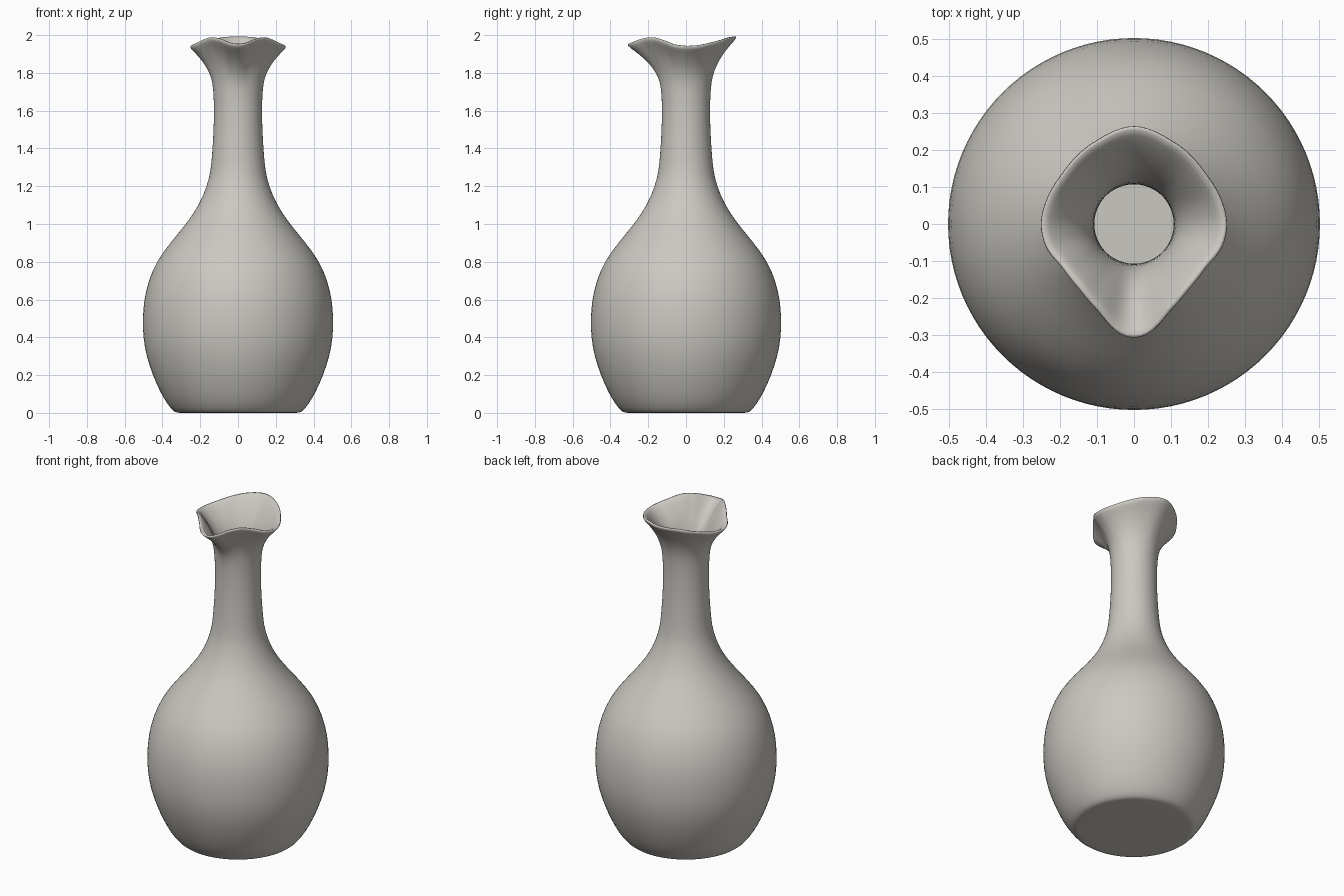
import bpy, bmesh, math

if "Cube" in bpy.data.objects:
    bpy.data.objects.remove(bpy.data.objects["Cube"])

SEG = 48

# Body and neck profile: (height, radius)
BODY = [(0, .30), (0, .325), (.012, .347), (.05, .376), (.1, .408), (.2, .453), (.3, .486),
        (.4, .504), (.5, .506), (.6, .499), (.7, .475), (.8, .434), (.9, .36), (1.0, .275),
        (1.1, .206), (1.2, .165), (1.28, .144), (1.4, .135), (1.5, .129), (1.6, .127),
        (1.68, .129)]

# Rim outline, half turn from the front spout: (degrees, radius, height)
RIM = [(0, .318, 1.944), (9, .31, 1.95), (22.6, .262, 1.977), (40, .236, 1.987),
       (59, .233, 1.966), (74, .255, 1.944), (90, .261, 1.935), (108, .253, 1.94),
       (125, .244, 1.955), (157, .256, 1.982), (170, .269, 1.987), (180, .275, 1.988)]


def rim_at(deg):
    """Radius and height of the lip edge at an angle from the front."""
    d = min(deg, 360 - deg)
    for a, b in zip(RIM, RIM[1:]):
        if d <= b[0] + 1e-6:
            t = (d - a[0]) / (b[0] - a[0])
            return a[1] + t * (b[1] - a[1]), a[2] + t * (b[2] - a[2])
    return RIM[-1][1:]


def ring_point(bm, deg, r, z):
    a = math.radians(deg)
    return bm.verts.new((r * math.sin(a), -r * math.cos(a), z))


clay = bpy.data.materials.new("warm grey clay")
clay.diffuse_color = (.6, .58, .54, 1)
clay.use_nodes = True
clay.node_tree.nodes["Principled BSDF"].inputs["Base Color"].default_value = clay.diffuse_color

bm = bmesh.new()
angles = [360 * i / SEG for i in range(SEG)]

# Flat base, body and neck
rings = [[ring_point(bm, d, r, z) for d in angles] for z, r in BODY]

# Wavy flared lip with pinched spout
Z0, R0 = 1.70, .13
for t in (.2, .4, .58, .74, .88, 1.0):
    ring = []
    for d in angles:
        rr, zr = rim_at(d)
        ring.append(ring_point(bm, d, R0 + (rr - R0) * t ** 2.1, Z0 + (zr - Z0) * t))
    rings.append(ring)

for lo, hi in zip(rings, rings[1:]):
    for i in range(SEG):
        j = (i + 1) % SEG
        bm.faces.new((lo[i], lo[j], hi[j], hi[i]))
centre = bm.verts.new((0, 0, 0))
for i in range(SEG):
    bm.faces.new((centre, rings[0][(i + 1) % SEG], rings[0][i]))
bmesh.ops.recalc_face_normals(bm, faces=bm.faces)
# make sure the normals point outward so the wall grows inward
f = rings[8][0].link_faces[0]
if f.normal.dot(f.calc_center_median()) < 0:
    bmesh.ops.reverse_faces(bm, faces=bm.faces)
for face in bm.faces:
    face.smooth = True

mesh = bpy.data.meshes.new("vase")
bm.to_mesh(mesh)
bm.free()
mesh.materials.append(clay)
vase = bpy.data.objects.new("vase", mesh)
bpy.context.collection.objects.link(vase)

# Wall thickness and rounded rim
wall = vase.modifiers.new("wall", 'SOLIDIFY')
wall.thickness = .02
wall.offset = -1
smooth = vase.modifiers.new("smooth", 'SUBSURF')
smooth.levels = smooth.render_levels = 1
